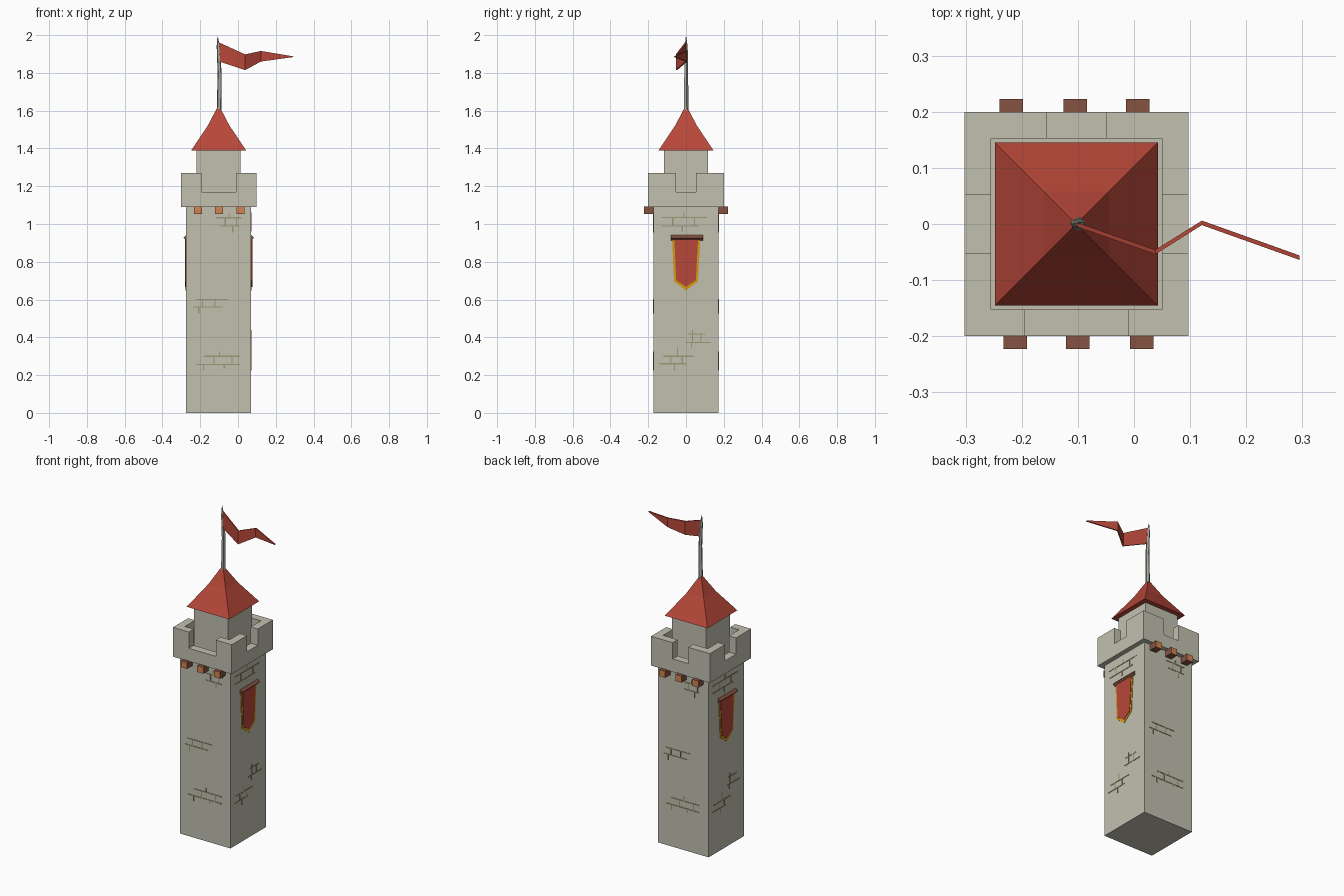
import bpy, bmesh, math
from mathutils import Matrix

if "Cube" in bpy.data.objects:
    bpy.data.objects.remove(bpy.data.objects["Cube"])

CX = -0.1025  # tower axis


def material(name, rgb):
    m = bpy.data.materials.new(name)
    lin = [((c / 255 + 0.055) / 1.055) ** 2.4 for c in rgb]
    m.diffuse_color = (*lin, 1)
    m.use_nodes = True
    m.node_tree.nodes["Principled BSDF"].inputs["Base Color"].default_value = m.diffuse_color
    return m


STONE = material("pale stone", (194, 192, 176))
CRACK = material("mossy mortar", (153, 153, 115))
RED = material("red", (183, 71, 57))
GOLD = material("gold trim", (212, 155, 22))
WOOD = material("brown wood", (133, 82, 64))
WOOD_END = material("cut wood", (210, 133, 82))
METAL = material("grey pole", (165, 168, 156))


def finish(name, bm, mats):
    bmesh.ops.recalc_face_normals(bm, faces=bm.faces)
    me = bpy.data.meshes.new(name)
    bm.to_mesh(me)
    bm.free()
    for m in mats:
        me.materials.append(m)
    ob = bpy.data.objects.new(name, me)
    bpy.context.collection.objects.link(ob)
    return ob


def add_prism(bm, poly, d0, d1, side, cap_mat=0):
    """Extrude a (u, z) outline outward from d0 to d1 on a side (0 front, 1 right, 2 back, 3 left)."""
    rot = Matrix.Translation((CX, 0, 0)) @ Matrix.Rotation(side * math.pi / 2, 4, 'Z')
    a, b = [[bm.verts.new(rot @ Matrix.Translation((u, -d, z)).translation) for u, z in poly]
            for d in (d0, d1)]
    bm.faces.new(a)
    bm.faces.new(b).material_index = cap_mat
    for i in range(len(poly)):
        j = (i + 1) % len(poly)
        bm.faces.new((a[i], a[j], b[j], b[i]))


def prism(name, poly, d0, d1, side, *mats):
    bm = bmesh.new()
    add_prism(bm, poly, d0, d1, side, len(mats) - 1)
    return finish(name, bm, mats)


def rect(u0, u1, z0, z1):
    return [(u0, z0), (u1, z0), (u1, z1), (u0, z1)]


def block(name, half, z0, z1, mat):
    return prism(name, rect(-half, half, z0, z1), -half, half, 0, mat)


def loft(name, rings, sides, turn, mat):
    """Stack of polygon rings (x offset, z, radius) closed to a tip."""
    bm = bmesh.new()
    loops = [[bm.verts.new((CX + x + r * math.cos(turn + i * math.tau / sides),
                            r * math.sin(turn + i * math.tau / sides), z)) for i in range(sides)]
             for x, z, r in rings[:-1]]
    tip = bm.verts.new((CX + rings[-1][0], 0, rings[-1][1]))
    bm.faces.new(loops[0])
    for lo, hi in zip(loops, loops[1:]):
        for i in range(sides):
            j = (i + 1) % sides
            bm.faces.new((lo[i], lo[j], hi[j], hi[i]))
    for i in range(sides):
        bm.faces.new((loops[-1][i], loops[-1][(i + 1) % sides], tip))
    return finish(name, bm, [mat])


# main shaft and upper turret
block("tower_shaft", 0.172, 0, 1.092, STONE)
block("upper_turret", 0.116, 1.13, 1.395, STONE)

# parapet: block hollowed out and notched on each side
parapet = block("parapet", 0.2, 1.09, 1.27, STONE)
cutters = [block("parapet_pit_cutter", 0.152, 1.14, 1.4, STONE)]
for side, half in enumerate((0.092, 0.053, 0.053, 0.053)):
    cutters.append(prism("notch_cutter", rect(-half, half, 1.17, 1.4), 0.13, 0.3, side, STONE))
for c in cutters:
    c.hide_render = True
    c.hide_set(True)
    mod = parapet.modifiers.new("cut", 'BOOLEAN')
    mod.operation = 'DIFFERENCE'
    mod.solver = 'EXACT'
    mod.object = c
bpy.context.view_layer.objects.active = parapet
parapet.select_set(True)
for mod in list(parapet.modifiers):
    bpy.ops.object.modifier_apply(modifier=mod.name)
for c in cutters:
    bpy.data.objects.remove(c)

# flared pyramid roof
S2 = math.sqrt(2)
loft("roof", [(0, 1.39, 0.145 * S2), (0, 1.52, 0.058 * S2), (0, 1.63, 0)], 4, math.pi / 4, RED)

# leaning flag pole
loft("flag_pole", [(0.003, 1.58, 0.014), (0.005, 1.8, 0.011), (-0.002, 1.94, 0.009), (-0.006, 2.0, 0)],
     5, 0.3, METAL)

# zigzag pennant: stations of x, y, top z, bottom z
bm = bmesh.new()
rows = []
for x, y, top, bot in [(-0.105, 0, 1.963, 1.862), (0.038, -0.05, 1.898, 1.815),
                       (0.121, 0.002, 1.916, 1.860), (0.295, -0.06, 1.887, 1.884)]:
    rows.append([bm.verts.new((x, y + o, z)) for o, z in
                 ((-0.004, bot), (0.004, bot), (0.004, top), (-0.004, top))])
for a, b in zip(rows, rows[1:]):
    for i in range(4):
        j = (i + 1) % 4
        bm.faces.new((a[i], a[j], b[j], b[i]))
bm.faces.new(rows[0])
bm.faces.new(rows[-1])
finish("pennant", bm, [RED])

# beam ends under the parapet, front and back
for side, label in ((0, "front"), (2, "back")):
    for u in (-0.109, 0.002, 0.116):
        prism(label + "_beam", rect(u - 0.021, u + 0.021, 1.053, 1.093), 0.15, 0.223, side, WOOD, WOOD_END)

# banners hanging on the right and left
for side, label in ((1, "right"), (3, "left")):
    prism(label + "_banner_trim", [(-0.074, 0.925), (-0.063, 0.695), (0, 0.648), (0.063, 0.695), (0.076, 0.925)],
          0.168, 0.175, side, GOLD)
    prism(label + "_banner", [(-0.062, 0.925), (-0.052, 0.702), (0, 0.667), (0.052, 0.702), (0.064, 0.925)],
          0.168, 0.178, side, RED)
    rod = [(0.173 + x, 0.927 + z) for x, z in ((-0.014, 0), (0, -0.014), (0.014, 0), (0, 0.014))]
    prism(label + "_banner_rod", rod, -0.09, 0.08, side - 1, WOOD)

# mortar lines: horizontal (z, u0, u1) and vertical (u, z0, z1)
PLAIN_H = [(1.033, -0.015, 0.12), (0.99, 0.005, 0.11), (0.60, -0.12, 0.05), (0.56, -0.135, 0.02),
           (0.30, -0.08, 0.11), (0.257, -0.12, 0.11)]
PLAIN_V = [(0.055, 1.033, 1.055), (0.035, 0.99, 1.033), (0.095, 0.99, 1.033), (0.075, 0.955, 0.99),
           (-0.085, 0.56, 0.60), (-0.02, 0.56, 0.60), (-0.105, 0.525, 0.56), (0.005, 0.30, 0.325),
           (-0.025, 0.257, 0.30), (0.07, 0.257, 0.30), (-0.08, 0.225, 0.257), (0.03, 0.235, 0.257)]
BANNER_H = [(1.035, -0.13, 0.11), (0.99, -0.13, 0.07), (0.418, 0.01, 0.10), (0.373, 0.0, 0.13),
            (0.30, -0.12, 0.04), (0.26, -0.14, 0.0)]
BANNER_V = [(-0.01, 1.035, 1.06), (-0.07, 0.99, 1.035), (0.045, 0.99, 1.035), (-0.02, 0.96, 0.99),
            (0.035, 0.373, 0.44), (0.08, 0.373, 0.418), (0.03, 0.345, 0.373), (-0.045, 0.30, 0.345),
            (-0.08, 0.26, 0.30), (-0.02, 0.26, 0.30), (-0.06, 0.225, 0.26)]
W = 0.003
for side in range(4):
    hor, ver = ((PLAIN_H, PLAIN_V), (BANNER_H, BANNER_V))[side % 2]
    bm = bmesh.new()
    for z, u0, u1 in hor:
        add_prism(bm, rect(u0, u1, z - W, z + W), 0.17, 0.174, side)
    for u, z0, z1 in ver:
        add_prism(bm, rect(u - W, u + W, z0, z1), 0.17, 0.1738, side)
    finish("mortar_lines_" + ("front", "right", "back", "left")[side], bm, [CRACK])
